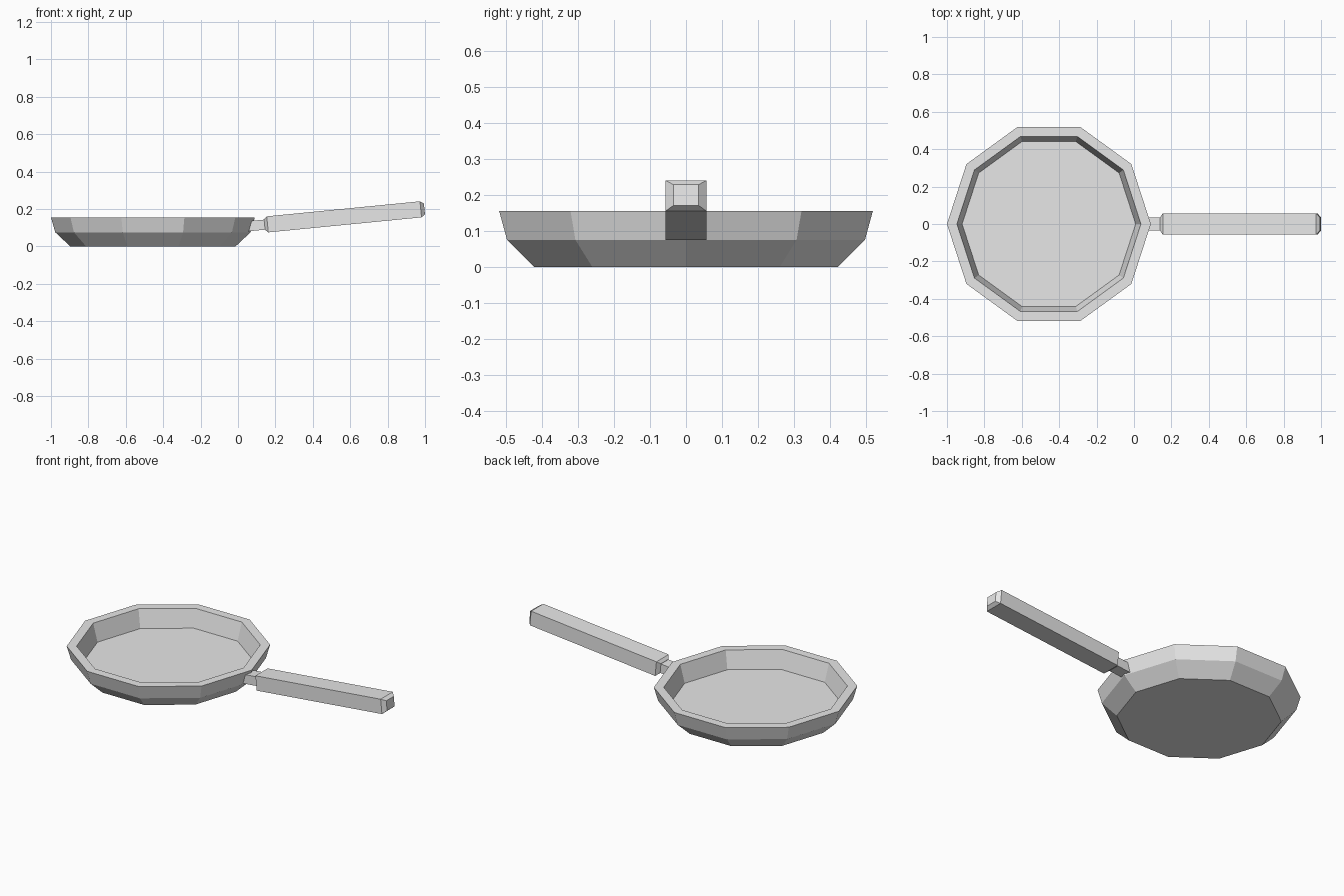
import bpy
import bmesh
import math
from mathutils import Matrix, Vector

cube = bpy.data.objects.get("Cube")
if cube:
    bpy.data.objects.remove(cube, do_unlink=True)

metal = bpy.data.materials.new("light_grey")
metal.use_nodes = True
grey = (0.8, 0.8, 0.8, 1)
metal.diffuse_color = grey
metal.node_tree.nodes["Principled BSDF"].inputs["Base Color"].default_value = grey


def loft(name, rings):
    """Skin a list of equal-sized point rings and cap both ends."""
    bm = bmesh.new()
    loops = [[bm.verts.new(p) for p in ring] for ring in rings]
    for a, b in zip(loops, loops[1:]):
        for i in range(len(a)):
            j = (i + 1) % len(a)
            bm.faces.new((a[i], a[j], b[j], b[i]))
    bm.faces.new(loops[0][::-1])
    bm.faces.new(loops[-1])
    bmesh.ops.recalc_face_normals(bm, faces=bm.faces)
    mesh = bpy.data.meshes.new(name)
    bm.to_mesh(mesh)
    bm.free()
    mesh.materials.append(metal)
    obj = bpy.data.objects.new(name, mesh)
    bpy.context.collection.objects.link(obj)
    return obj


def decagon(radius, z):
    return [(radius * math.cos(math.tau * i / 10),
             radius * math.sin(math.tau * i / 10), z) for i in range(10)]


def section(x, half_y, half_z):
    return [(x, sy * half_y, sz * half_z)
            for sy, sz in ((-1, -1), (1, -1), (1, 1), (-1, 1))]


# Pan: outside from the base up, over the rim and down to the cooking floor
profile = [(0.442, 0), (0.522, 0.075), (0.545, 0.155), (0.492, 0.155), (0.464, 0.05)]
pan = loft("pan", [decagon(r, z) for r, z in profile])
pan.location.x = -0.455

# Handle parts share one axis, tilted upward away from the pan
tilt = (Matrix.Translation(Vector((0.142, 0, 0.116)))
        @ Matrix.Rotation(-math.radians(5.6), 4, "Y"))
neck = loft("handle_neck", [section(x, 0.035, 0.027) for x in (-0.09, 0.01)])
neck.matrix_world = tilt

# Grip with chamfered ends
grip = loft("handle_grip", [section(0, 0.035, 0.029), section(0.016, 0.057, 0.043),
                            section(0.839, 0.057, 0.043), section(0.859, 0.035, 0.029)])
grip.matrix_world = tilt
